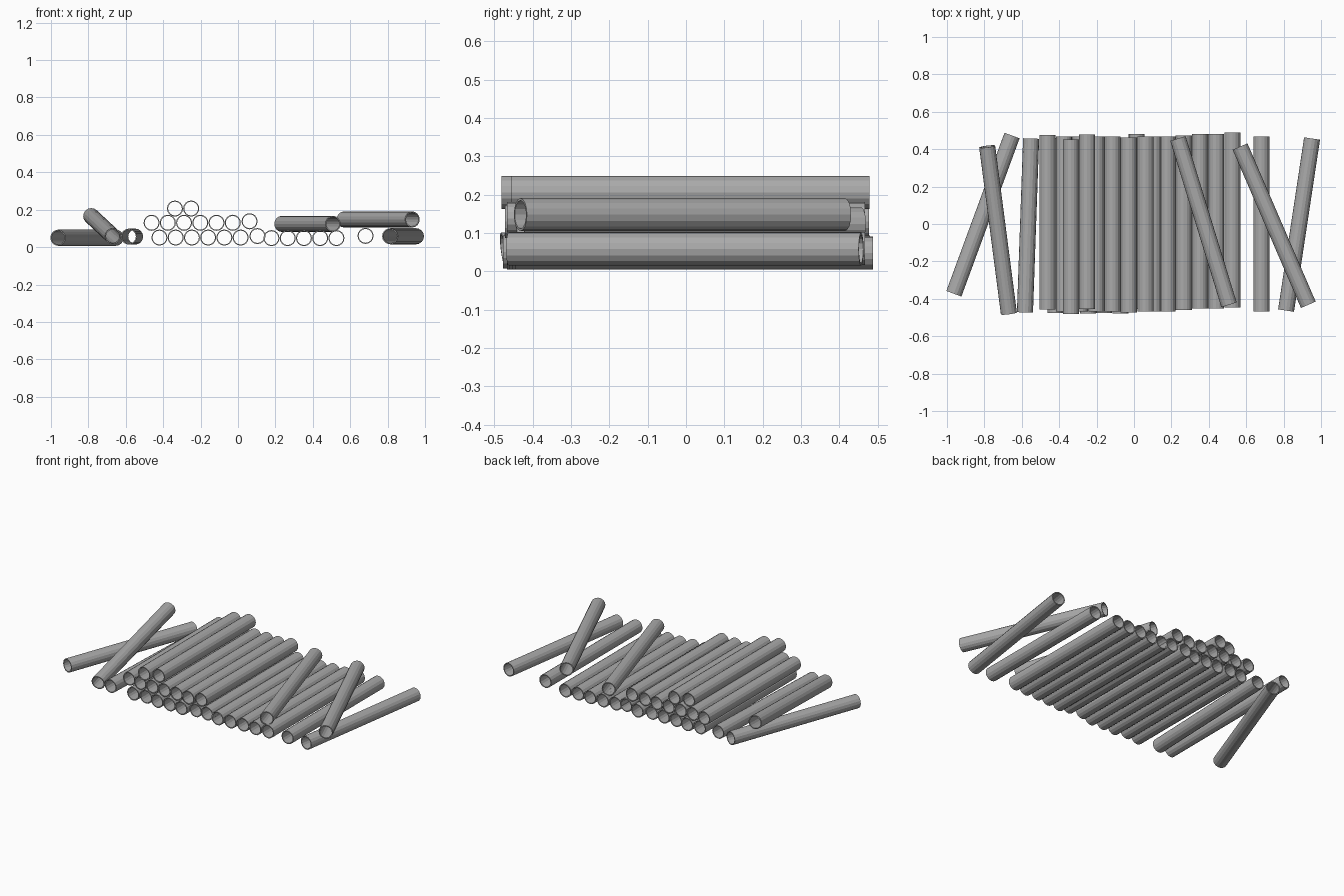
import bpy, bmesh
from mathutils import Vector

if "Cube" in bpy.data.objects:
    bpy.data.objects.remove(bpy.data.objects["Cube"], do_unlink=True)

OUTER, INNER, SIDES = 0.043, 0.037, 16
HALF = 0.467
PITCH = 0.0868

steel = bpy.data.materials.new("grey steel")
steel.use_nodes = True
grey = (0.4, 0.4, 0.4, 1)
steel.diffuse_color = grey
steel.node_tree.nodes["Principled BSDF"].inputs["Base Color"].default_value = grey


def pipe(name, front, back):
    """Hollow tube running between two end centres."""
    front, back = Vector(front), Vector(back)
    axis = back - front
    bm = bmesh.new()
    loops = []
    for radius, h in ((OUTER, -1), (OUTER, 1), (INNER, 1), (INNER, -1)):
        ring = bmesh.ops.create_circle(bm, segments=SIDES, radius=radius)["verts"]
        for v in ring:
            v.co.z = h * axis.length / 2
        loops.append(ring)
    # outer wall, back rim, bore and front rim
    for a, b in zip(loops, loops[1:] + loops[:1]):
        for i in range(SIDES):
            j = (i + 1) % SIDES
            bm.faces.new((a[i], a[j], b[j], b[i]))
    bmesh.ops.recalc_face_normals(bm, faces=bm.faces)
    mesh = bpy.data.meshes.new(name)
    bm.to_mesh(mesh)
    bm.free()
    mesh.materials.append(steel)
    obj = bpy.data.objects.new(name, mesh)
    obj.location = (front + back) / 2
    obj.rotation_euler = axis.to_track_quat("Z", "Y").to_euler()
    bpy.context.collection.objects.link(obj)


def row(name, x, z, shifts):
    """Side-by-side pipes, each slid a little along its length."""
    for i, s in enumerate(shifts):
        px = x + i * PITCH
        pipe(f"{name}_{i + 1}", (px, s - HALF, z), (px, s + HALF, z))


# Stacked pipes
row("bottom_pipe", -0.42, 0.051, [-.008, 0, -.011, -.008, -.011, .013])
row("bottom_pipe_raised", 0.104, 0.059, [0])
row("bottom_pipe_side", 0.179, 0.048, [0, .007, .014, .014, .021])
row("middle_pipe", -0.462, 0.13, [.01, 0, 0, 0, 0, -.005])
row("middle_pipe_end", 0.062, 0.138, [0])
row("top_pipe", -0.337, 0.206, [-.015, .012])

# Loose pipes beside the stack
row("loose_pipe", 0.682, 0.06, [0])
pipe("far_right_pipe", (-.963, -.373, .05), (-.652, .473, .05))
pipe("leaning_pipe", (-.669, -.478, .058), (-.785, .414, .166))
pipe("near_right_pipe", (-.583, -.473, .056), (-.55, .457, .056))
pipe("crossing_pipe", (.508, -.432, .124), (.235, .457, .124))
pipe("crossing_pipe_outer", (.932, -.432, .148), (.567, .414, .148))
pipe("far_left_pipe", (.813, -.463, .058), (.952, .457, .058))
